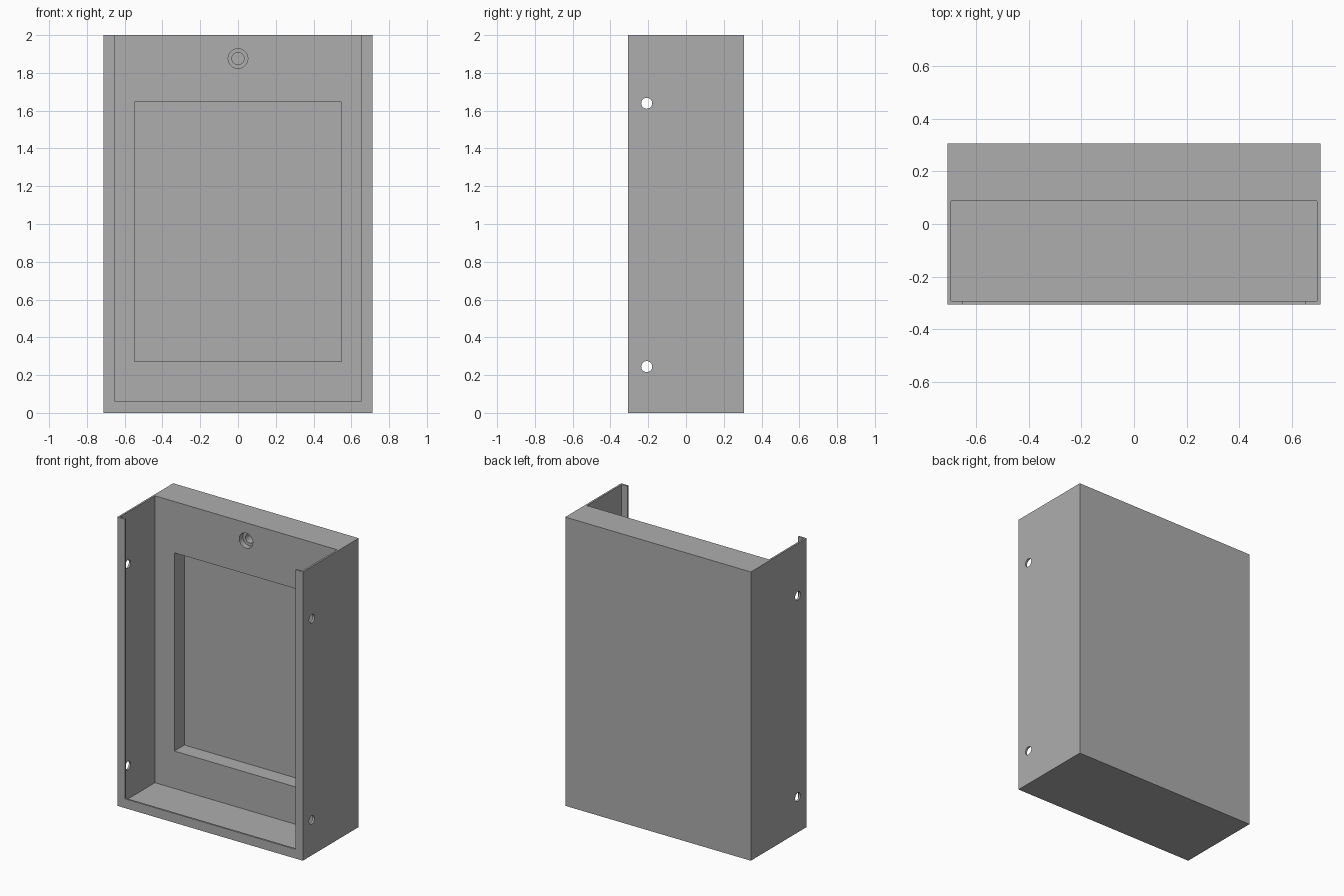
import bpy
import math

cube = bpy.data.objects.get("Cube")
if cube:
    bpy.data.objects.remove(cube, do_unlink=True)

# Overall size and wall thicknesses
HALF_W, HALF_D, HEIGHT = 0.711, 0.306, 2.0
WALL = 0.013
LIP = 0.058
BACK_FACE = 0.088      # front surface of the thick back panel
OVER = 0.2             # how far cutters stick out of the body

grey = bpy.data.materials.new("plain grey")
grey.use_nodes = True
colour = (0.42, 0.42, 0.42, 1)
grey.diffuse_color = colour
grey.node_tree.nodes["Principled BSDF"].inputs["Base Color"].default_value = colour


def box(name, half_x, y0, y1, z0, z1):
    """Box centred on x, spanning the given y and z ranges."""
    bpy.ops.mesh.primitive_cube_add(size=1, location=(0, (y0 + y1) / 2, (z0 + z1) / 2))
    obj = bpy.context.object
    obj.name = name
    obj.scale = (2 * half_x, y1 - y0, z1 - z0)
    bpy.ops.object.transform_apply(location=True, rotation=False, scale=True)
    obj.data.materials.append(grey)
    return obj


def rod(name, radius, length, location, rotation):
    """Round cutter along the rotated axis."""
    bpy.ops.mesh.primitive_cylinder_add(vertices=48, radius=radius, depth=length,
                                        location=location, rotation=rotation)
    obj = bpy.context.object
    obj.name = name
    obj.data.materials.append(grey)
    return obj


def blind_hole(name, radius, depth, z):
    """Hole cut backwards into the back panel."""
    start = BACK_FACE - OVER / 2
    end = BACK_FACE + depth
    return rod(name, radius, end - start, (0, (start + end) / 2, z), (math.pi / 2, 0, 0))


# Solid outer block
body = box("case_body", HALF_W, -HALF_D, HALF_D, 0, HEIGHT)

# Interior, front opening and back panel pocket
cutters = [
    box("interior_cutter", HALF_W - WALL, -HALF_D + WALL, BACK_FACE, WALL, HEIGHT + OVER),
    box("opening_cutter", HALF_W - LIP, -HALF_D - OVER, 0, 0.064, HEIGHT + OVER / 2),
    box("pocket_cutter", 0.549, 0, BACK_FACE + 0.11, 0.272, 1.645),
]

# Stepped round socket near the top
cutters.append(blind_hole("socket_cutter", 0.052, 0.04, 1.876))
cutters.append(blind_hole("socket_core_cutter", 0.032, 0.1, 1.876))

# Screw holes through both side walls
for z in (0.245, 1.639):
    cutters.append(rod("screw_hole_cutter", 0.029, 2, (0, -0.208, z), (0, math.pi / 2, 0)))

for cutter in cutters:
    cut = body.modifiers.new(cutter.name, "BOOLEAN")
    cut.operation = "DIFFERENCE"
    cut.solver = "EXACT"
    cut.object = cutter

# Apply the cuts and remove the cutters
bpy.ops.object.select_all(action="DESELECT")
body.select_set(True)
bpy.context.view_layer.objects.active = body
for name in [m.name for m in body.modifiers]:
    bpy.ops.object.modifier_apply(modifier=name)
for cutter in cutters:
    bpy.data.objects.remove(cutter, do_unlink=True)

bpy.ops.object.shade_smooth_by_angle(angle=math.radians(30))
